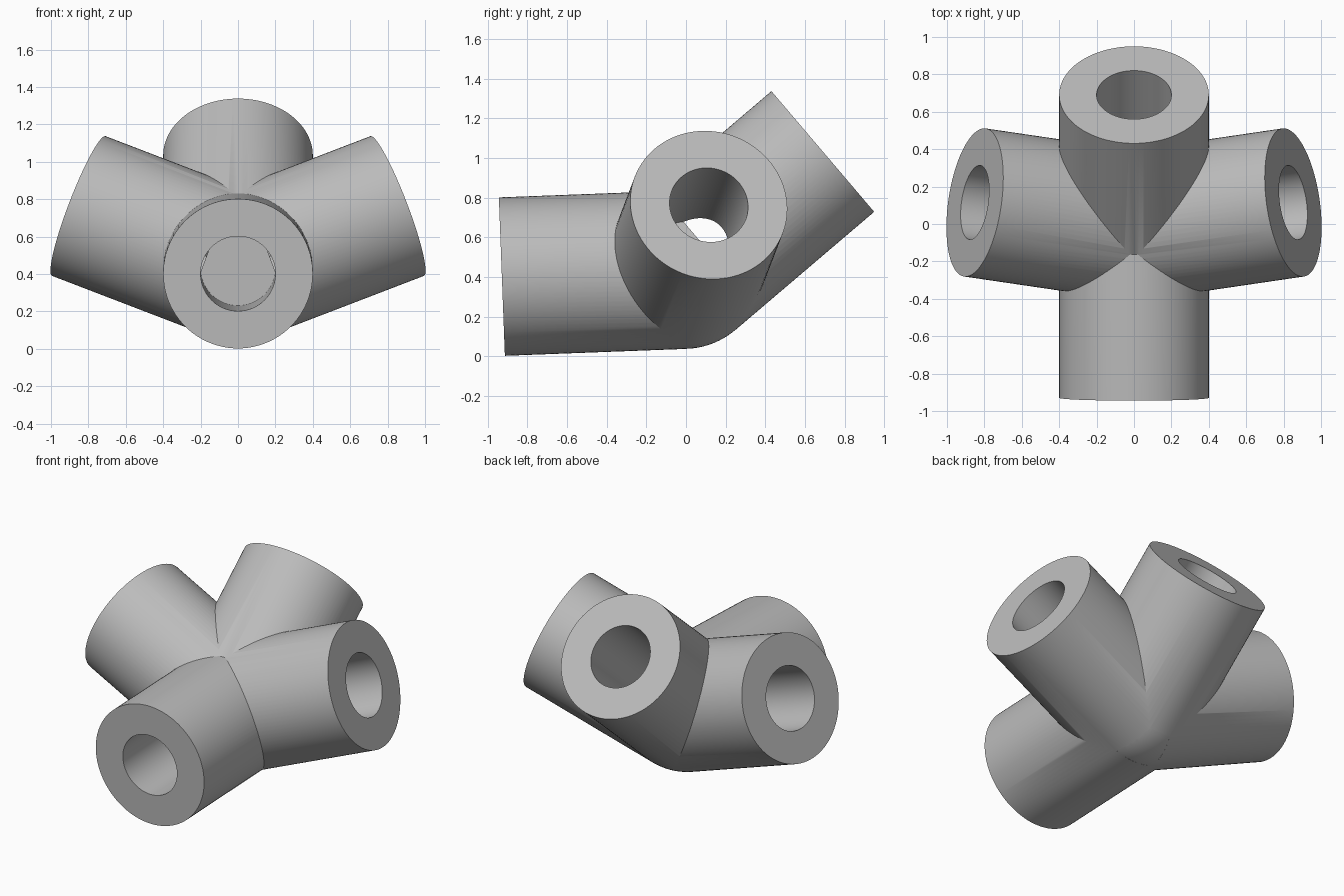
import bpy
from mathutils import Vector

cube = bpy.data.objects.get("Cube")
if cube:
    bpy.data.objects.remove(cube, do_unlink=True)

HUB = Vector((0, -0.01, 0.437))
RADIUS, BORE, LENGTH, FLOOR = 0.4, 0.2, 0.92, 0.155
ARMS = {
    "front": Vector((0, -1, -0.038)),
    "back": Vector((0, 0.761, 0.648)),
    "left": Vector((0.925, 0.136, 0.355)),
    "right": Vector((-0.925, 0.136, 0.355)),
}

grey = bpy.data.materials.new("plain grey")
grey.use_nodes = True
grey.diffuse_color = (0.5, 0.5, 0.5, 1)
grey.node_tree.nodes["Principled BSDF"].inputs["Base Color"].default_value = grey.diffuse_color


def rod(name, axis, radius, start, end):
    """Solid cylinder along an arm axis, between two distances from the hub."""
    axis = axis.normalized()
    bpy.ops.mesh.primitive_cylinder_add(
        vertices=96, radius=radius, depth=end - start,
        location=HUB + axis * (start + end) / 2,
        rotation=axis.to_track_quat("Z", "Y").to_euler())
    obj = bpy.context.object
    obj.name = name
    return obj


def combine(target, other, operation):
    """Apply a boolean to the target and discard the other solid."""
    mod = target.modifiers.new(operation.lower(), "BOOLEAN")
    mod.operation, mod.solver, mod.object = operation, "EXACT", other
    bpy.ops.object.select_all(action="DESELECT")
    bpy.context.view_layer.objects.active = target
    target.select_set(True)
    bpy.ops.object.modifier_apply(modifier=mod.name)
    bpy.data.objects.remove(other, do_unlink=True)


# Rounded hub where the arms meet
bpy.ops.mesh.primitive_uv_sphere_add(
    segments=96, ring_count=48, radius=RADIUS - 0.0005, location=HUB)
connector = bpy.context.object
connector.name = "four_way_connector"

# Solid arms
for name, axis in ARMS.items():
    combine(connector, rod(name + "_arm", axis, RADIUS, 0, LENGTH), "UNION")

# Flat-bottomed sockets bored into each arm
for name, axis in ARMS.items():
    combine(connector, rod(name + "_socket", axis, BORE, FLOOR, LENGTH + 0.1), "DIFFERENCE")

connector.data.materials.clear()
connector.data.materials.append(grey)
bpy.ops.object.shade_smooth_by_angle(angle=0.5)
